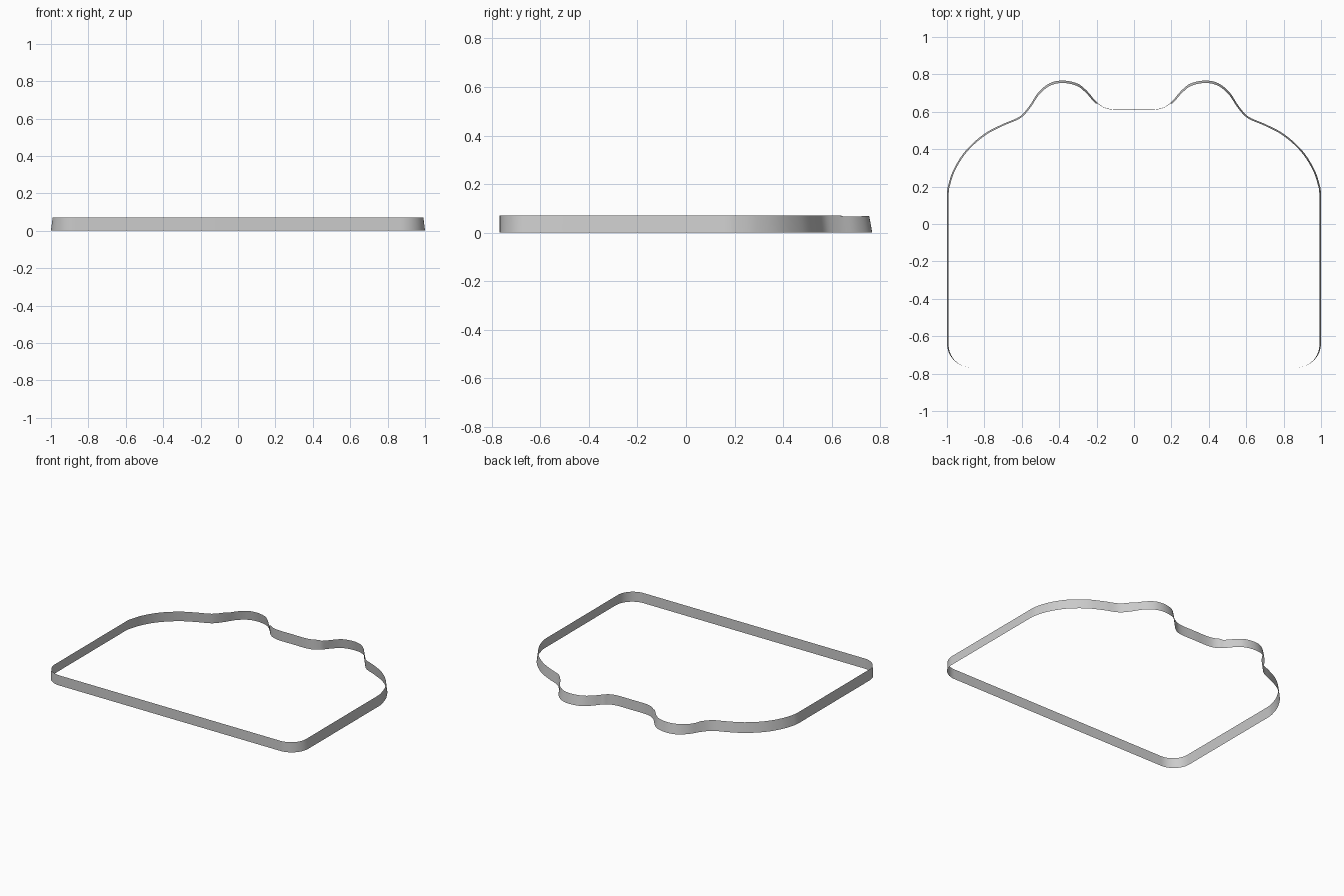
import bpy, bmesh, math
from mathutils import Vector

cube = bpy.data.objects.get("Cube")
if cube:
    bpy.data.objects.remove(cube, do_unlink=True)

HEIGHT = 0.072
LEAN = 0.009      # how far the top rim leans inward
FRONT = -0.767
RADIUS = 0.13     # front corners

# Half of the outline, from the middle of the back notch to the side wall
BACK = [(0, 0.612), (0.1, 0.612), (0.155, 0.622), (0.2, 0.652), (0.25, 0.71),
        (0.3, 0.75), (0.38, 0.767), (0.45, 0.753), (0.51, 0.705), (0.56, 0.63),
        (0.61, 0.575), (0.7, 0.535), (0.8, 0.482), (0.9, 0.392), (0.965, 0.29),
        (0.995, 0.2), (1, 0.16)]


def smooth_path(points, steps=5):
    """Pass a rounded path through the points."""
    pts = [Vector(p) for p in points]
    pts = [Vector((-pts[1].x, pts[1].y))] + pts + [pts[-1] - Vector((0, 0.05))]
    path = []
    for a, b, c, d in zip(pts, pts[1:], pts[2:], pts[3:]):
        span = (c - b).length
        m1 = (c - a) * span / ((c - b).length + (b - a).length)
        m2 = (d - b) * span / ((d - c).length + span)
        for i in range(steps):
            t = i / steps
            path.append(b * (2*t**3 - 3*t**2 + 1) + m1 * (t**3 - 2*t**2 + t)
                        + c * (3*t**2 - 2*t**3) + m2 * (t**3 - t**2))
    return path + [pts[-2]]


# Half outline with the rounded front corner, then mirrored to a closed loop
half = smooth_path(BACK)
for i in range(13):
    a = math.pi / 2 * i / 12
    half.append(Vector((1 - RADIUS + RADIUS * math.cos(a),
                        FRONT + RADIUS - RADIUS * math.sin(a))))
loop = half + [Vector((-p.x, p.y)) for p in reversed(half[1:])]


def rim_point(i):
    """Top of the wall: leans inward, upright at the front, dips on the lobes."""
    p, before, after = loop[i], loop[i - 1], loop[(i + 1) % len(loop)]
    along = (after - before).normalized()
    inward = Vector((along.y, -along.x))
    lean = LEAN * min(1, max(0, (p.y - FRONT) / RADIUS))
    if abs(p.x) < 0.2 and p.y > 0:
        lean = 0.002
    lean += 0.004 * min(1, max(0, (p.y - 0.66) / 0.1))
    dip = 0.006 * min(1, max(0, (p.y - 0.635) / 0.02))
    dip *= 1 - 0.6 * min(1, max(0, (p.y - 0.7) / 0.06))
    q = p + inward * lean
    return q.x, q.y, HEIGHT - dip


# Thin band wall
bm = bmesh.new()
low = [bm.verts.new((p.x, p.y, 0)) for p in loop]
top = [bm.verts.new(rim_point(i)) for i in range(len(loop))]
for i in range(len(loop)):
    j = (i + 1) % len(loop)
    bm.faces.new((low[j], low[i], top[i], top[j]))
mesh = bpy.data.meshes.new("outline_band")
bm.to_mesh(mesh)
bm.free()
band = bpy.data.objects.new("outline_band", mesh)
bpy.context.collection.objects.link(band)

grey = bpy.data.materials.new("light_grey")
grey.use_nodes = True
colour = (0.6, 0.6, 0.6, 1)
grey.diffuse_color = colour
grey.node_tree.nodes["Principled BSDF"].inputs["Base Color"].default_value = colour
mesh.materials.append(grey)

bpy.context.view_layer.objects.active = band
band.select_set(True)
bpy.ops.object.shade_smooth_by_angle(angle=math.radians(40))
